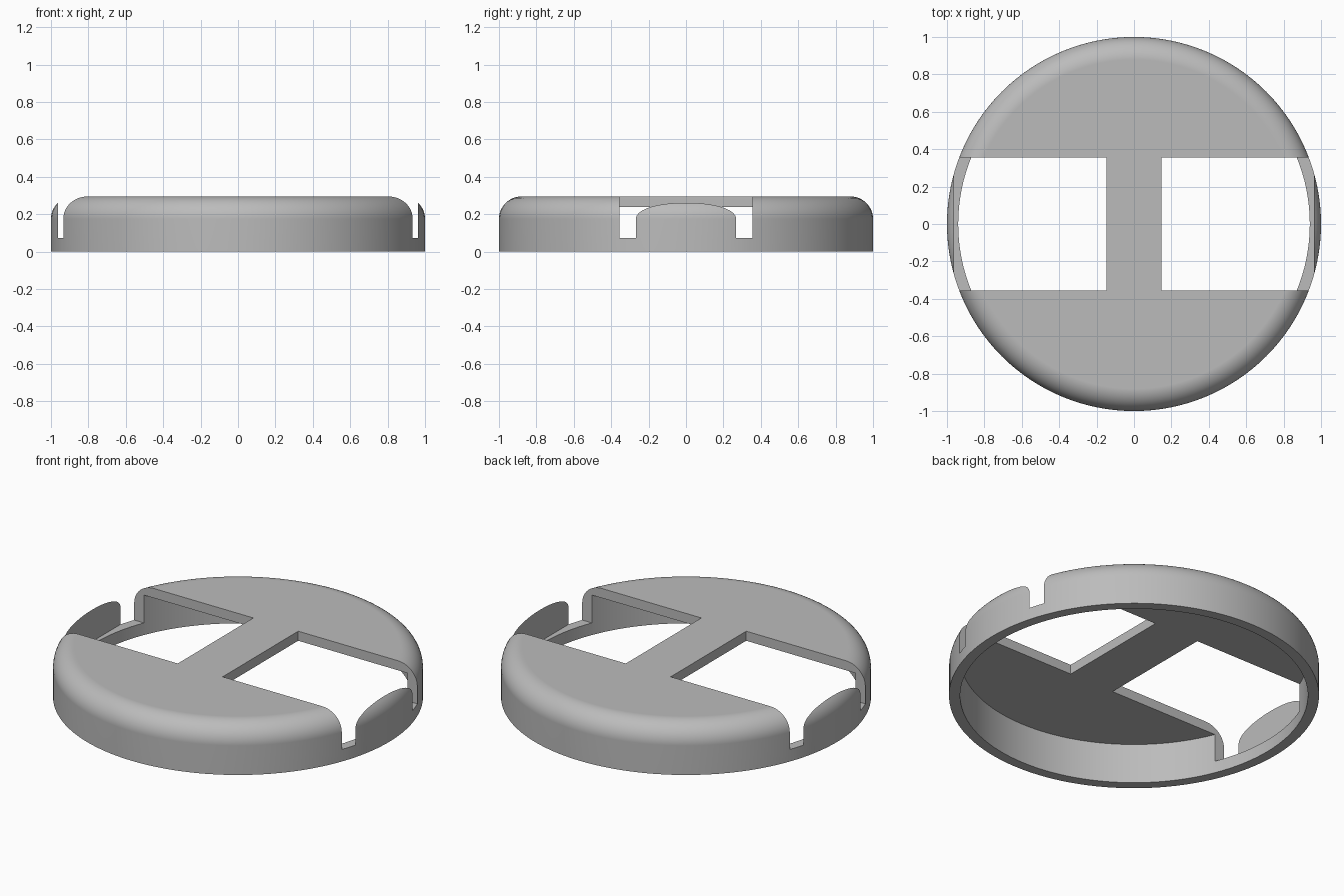
import bpy, bmesh
from math import pi, sin, cos, radians

RADIUS, INNER, HEIGHT = 1.0, 0.94, 0.295
UNDERSIDE, FILLET = 0.238, 0.12
SIDES, STEPS = 128, 12

cube = bpy.data.objects.get("Cube")
if cube:
    bpy.data.objects.remove(cube)


def add_object(name, bm):
    bmesh.ops.recalc_face_normals(bm, faces=bm.faces)
    mesh = bpy.data.meshes.new(name)
    bm.to_mesh(mesh)
    bm.free()
    obj = bpy.data.objects.new(name, mesh)
    bpy.context.collection.objects.link(obj)
    return obj


# Grey plastic
grey = bpy.data.materials.new("grey")
grey.use_nodes = True
colour = (0.5, 0.5, 0.5, 1)
grey.diffuse_color = colour
grey.node_tree.nodes["Principled BSDF"].inputs["Base Color"].default_value = colour

# Hollow cap: wall and rounded rim turned about the axis, flat discs filled in
profile = [(INNER, UNDERSIDE), (INNER, 0), (RADIUS, 0)]
for i in range(STEPS + 1):
    a = pi / 2 * i / STEPS
    profile.append((RADIUS - FILLET + FILLET * cos(a), HEIGHT - FILLET + FILLET * sin(a)))
bm = bmesh.new()
verts = [bm.verts.new((r, 0, z)) for r, z in profile]
edges = [bm.edges.new(pair) for pair in zip(verts, verts[1:])]
bmesh.ops.spin(bm, geom=verts + edges, cent=(0, 0, 0), axis=(0, 0, 1),
               angle=2 * pi, steps=SIDES, use_merge=True)
bmesh.ops.remove_doubles(bm, verts=bm.verts, dist=0.0001)
bmesh.ops.holes_fill(bm, edges=[e for e in bm.edges if e.is_boundary], sides=0)
cap = add_object("cap", bm)
cap.data.materials.append(grey)

# Side windows: each leaves the centre bar, a low ring and a thin outer tab
for side, name in ((1, "left_window_cutter"), (-1, "right_window_cutter")):
    x_in, x_out, low, high = 0.148, 0.963, 0.072, 0.5
    bm = bmesh.new()
    bmesh.ops.create_cube(bm, size=1)
    bmesh.ops.scale(bm, vec=(x_out - x_in, 0.712, high - low), verts=bm.verts)
    bmesh.ops.translate(bm, vec=(side * (x_in + x_out) / 2, 0, (low + high) / 2), verts=bm.verts)
    cutter = add_object(name, bm)
    cutter.hide_render = True
    cutter.hide_set(True)
    cutter.display_type = 'WIRE'
    cut = cap.modifiers.new(name, 'BOOLEAN')
    cut.operation, cut.solver, cut.object = 'DIFFERENCE', 'EXACT', cutter

# Apply the cuts, then shade the curved walls smooth
bpy.ops.object.select_all(action='DESELECT')
cap.select_set(True)
bpy.context.view_layer.objects.active = cap
for mod in list(cap.modifiers):
    bpy.ops.object.modifier_apply(modifier=mod.name)
bpy.ops.object.shade_smooth_by_angle(angle=radians(30))
weighted = cap.modifiers.new("weighted_normals", 'WEIGHTED_NORMAL')
weighted.keep_sharp = True
